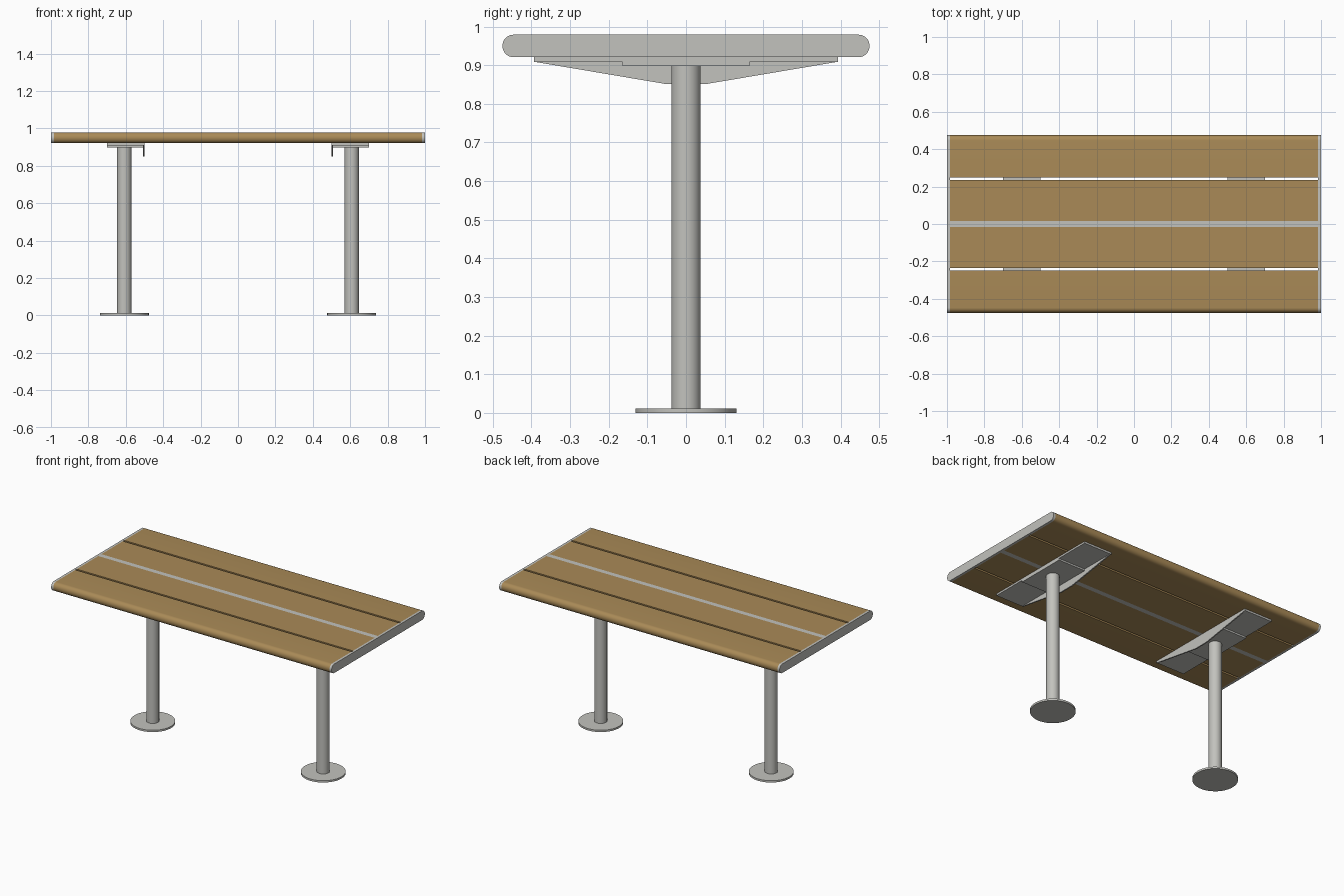
import bpy, bmesh, math

if "Cube" in bpy.data.objects:
    bpy.data.objects.remove(bpy.data.objects["Cube"])


def material(name, rgb):
    m = bpy.data.materials.new(name)
    m.diffuse_color = (*rgb, 1)
    m.use_nodes = True
    m.node_tree.nodes["Principled BSDF"].inputs["Base Color"].default_value = m.diffuse_color
    return m


WOOD = material("warm wood", (0.40, 0.255, 0.095))
STEEL = material("light grey steel", (0.54, 0.54, 0.51))
Z0, Z1, HALF_Y, R = 0.921, 0.979, 0.475, 0.028   # table top section


def prism(name, profile, x0, x1, mat):
    """Extrude a (y, z) profile along x."""
    bm = bmesh.new()
    face = bm.faces.new([bm.verts.new((x0, y, z)) for y, z in profile])
    ext = bmesh.ops.extrude_face_region(bm, geom=[face])
    verts = [v for v in ext["geom"] if isinstance(v, bmesh.types.BMVert)]
    bmesh.ops.translate(bm, verts=verts, vec=(x1 - x0, 0, 0))
    bmesh.ops.recalc_face_normals(bm, faces=bm.faces)
    return finish(name, bm, mat)


def disc_column(name, x, z0, z1, radius, mat):
    bm = bmesh.new()
    bmesh.ops.create_cone(bm, cap_ends=True, segments=48, radius1=radius,
                          radius2=radius, depth=z1 - z0)
    bmesh.ops.translate(bm, verts=bm.verts, vec=(x, 0, (z0 + z1) / 2))
    return finish(name, bm, mat)


def finish(name, bm, mat):
    me = bpy.data.meshes.new(name)
    bm.to_mesh(me)
    bm.free()
    me.materials.append(mat)
    ob = bpy.data.objects.new(name, me)
    bpy.context.collection.objects.link(ob)
    bpy.ops.object.select_all(action='DESELECT')
    bpy.context.view_layer.objects.active = ob
    ob.select_set(True)
    bpy.ops.object.shade_smooth_by_angle(angle=math.radians(30))
    return ob


def rect(y0, y1, z0, z1):
    return [(y0, z0), (y1, z0), (y1, z1), (y0, z1)]


def rounded_edge(s):
    """Rounded outer edge at y = s * HALF_Y, bottom to top."""
    pts = []
    for cz, start in ((Z0 + R, -90), (Z1 - R, 0)):
        for i in range(9):
            a = math.radians(start + i * 90 / 8)
            pts.append((s * (HALF_Y - R + R * math.cos(a)), cz + R * math.sin(a)))
    return pts


for s, side in ((-1, "front"), (1, "back")):
    # outer plank with rounded edge, inner plank square
    prism(side + "_outer_plank", [(s * 0.249, Z0)] + rounded_edge(s) + [(s * 0.249, Z1)],
          -0.985, 0.985, WOOD)
    prism(side + "_inner_plank", rect(s * 0.016, s * 0.236, Z0, Z1), -0.985, 0.985, WOOD)

# steel strip between the inner planks
prism("centre_strip", rect(-0.016, 0.016, Z0, Z1), -0.985, 0.985, STEEL)

for s, side in ((-1, "left"), (1, "right")):
    # end cap
    prism(side + "_end_cap", rounded_edge(1) + rounded_edge(-1)[::-1],
          s * 0.985, s * 1.0, STEEL)
    # bracket: long plate, short plate, tapered gusset
    prism(side + "_bracket_plate", rect(-0.393, 0.393, 0.909, Z0), s * 0.508, s * 0.70, STEEL)
    prism(side + "_mount_plate", rect(-0.165, 0.165, 0.898, 0.909), s * 0.508, s * 0.70, STEEL)
    prism(side + "_gusset", [(-0.393, Z0), (-0.393, 0.909), (-0.05, 0.851),
                             (0.05, 0.851), (0.393, 0.909), (0.393, Z0)],
          s * 0.50, s * 0.508, STEEL)
    # leg and foot
    disc_column(side + "_leg", s * 0.608, 0.012, 0.898, 0.038, STEEL)
    disc_column(side + "_foot", s * 0.608, 0.0, 0.012, 0.131, STEEL)
